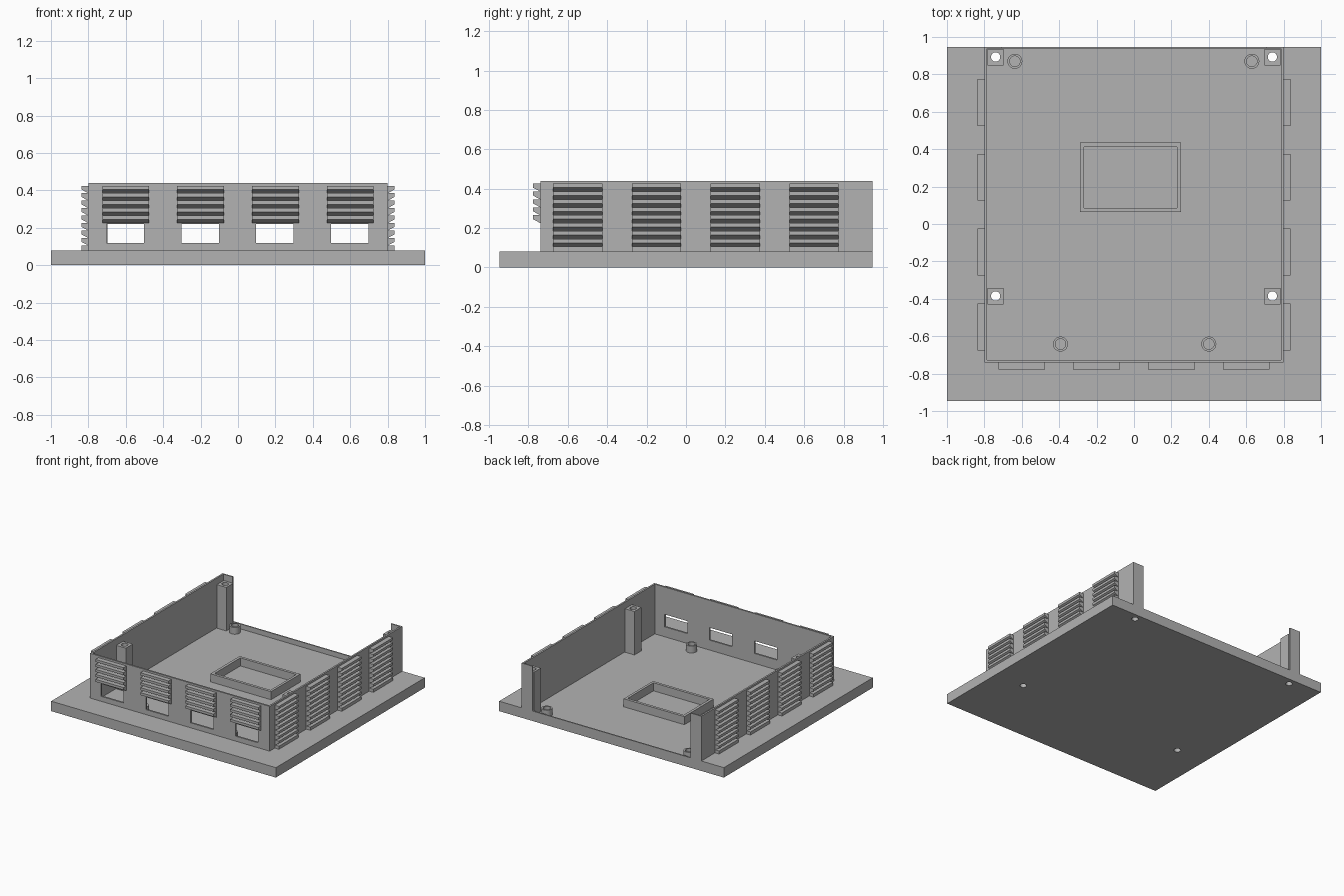
import bpy
import bmesh
from mathutils import Vector

if "Cube" in bpy.data.objects:
    bpy.data.objects.remove(bpy.data.objects["Cube"])

grey = bpy.data.materials.new("plain grey")
grey.use_nodes = True
grey.diffuse_color = (0.45, 0.45, 0.45, 1)
grey.node_tree.nodes["Principled BSDF"].inputs["Base Color"].default_value = grey.diffuse_color

TOP, DECK, FLOOR = 0.44, 0.08, 0.04
WALL_X, FRONT, BACK, T = 0.8, -0.74, 0.947, 0.014
EPS = 0.1


def finish(name, bm):
    bmesh.ops.recalc_face_normals(bm, faces=bm.faces)
    mesh = bpy.data.meshes.new(name)
    bm.to_mesh(mesh)
    bm.free()
    mesh.materials.append(grey)
    obj = bpy.data.objects.new(name, mesh)
    bpy.context.collection.objects.link(obj)
    return obj


def add_box(bm, x, y, z):
    verts = bmesh.ops.create_cube(bm, size=1)["verts"]
    for v in verts:
        v.co = Vector([(a + b) / 2 + c * (b - a) for (a, b), c in zip((x, y, z), v.co)])


def box(name, x, y, z):
    bm = bmesh.new()
    add_box(bm, x, y, z)
    return finish(name, bm)


def cylinder(name, x, y, z0, z1, radius):
    bm = bmesh.new()
    bmesh.ops.create_cone(bm, cap_ends=True, segments=32, radius1=radius, radius2=radius, depth=z1 - z0)
    bmesh.ops.translate(bm, verts=bm.verts, vec=(x, y, (z0 + z1) / 2))
    return finish(name, bm)


def cut(obj, cutter):
    mod = obj.modifiers.new("cut", "BOOLEAN")
    mod.operation, mod.solver, mod.object = "DIFFERENCE", "EXACT", cutter
    bpy.context.view_layer.objects.active = obj
    bpy.ops.object.modifier_apply(modifier=mod.name)


def discard(cutter):
    bpy.data.objects.remove(cutter)


def louvre(name, place, count, bottom):
    """Stack of slats: flat top, upright tip, sloping underside."""
    pitch, depth, width, z = 0.04, 0.037, 0.25, 0.425
    profile = [(0, z)]
    for _ in range(count):
        profile += [(depth, z), (depth, z - pitch / 2), (0, z - pitch)]
        z -= pitch
    if z > bottom + 0.001:
        profile += [(depth, z), (depth, bottom)]
    profile += [(-0.005, bottom), (-0.005, 0.425)]
    bm = bmesh.new()
    face = bm.faces.new([bm.verts.new(place(-width / 2, out, h)) for out, h in profile])
    side = bmesh.ops.extrude_face_region(bm, geom=[face])["geom"]
    shift = Vector(place(width / 2, 0, 0)) - Vector(place(-width / 2, 0, 0))
    bmesh.ops.translate(bm, verts=[g for g in side if isinstance(g, bmesh.types.BMVert)], vec=shift)
    finish(name, bm)


# Base slab with a sunken floor
base = box("base_plate", (-1, 1), (-BACK, BACK), (0, DECK))
pocket = box("pocket_cutter", (-WALL_X + T, WALL_X - T), (FRONT + T, BACK - 0.01), (FLOOR, TOP))
cut(base, pocket)
discard(pocket)

# Front wall with four openings
front = box("front_wall", (-WALL_X, WALL_X), (FRONT, FRONT + T), (DECK, TOP))
bays = [-0.6, -0.2, 0.2, 0.6]
for x in bays:
    opening = box("window_cutter", (x - 0.103, x + 0.098), (FRONT - EPS, FRONT + EPS), (0.12, 0.22))
    cut(front, opening)
    discard(opening)
for i, x in enumerate(bays):
    louvre(f"front_louvre_{i + 1}", lambda a, o, h, x=x: (x + a, FRONT - o, h), 5, 0.225)

# Side walls, rear returns and side louvres
for s, side in ((1, "left"), (-1, "right")):
    def span(a, b):
        return tuple(sorted((s * a, s * b)))
    box(side + "_wall", span(WALL_X - T, WALL_X), (FRONT + T, BACK), (DECK, TOP))
    box(side + "_rear_return", span(0.705, WALL_X - T), (BACK - 0.01, BACK), (DECK, TOP))
    for i, y in enumerate([-0.55, -0.15, 0.25, 0.65]):
        louvre(f"{side}_louvre_{i + 1}", lambda a, o, h, y=y: (s * (WALL_X + o), y + a, h), 8, DECK)

    # Square posts with screw holes running through the base
    for y, where in ((-0.385, "front"), (0.893, "rear")):
        x = s * 0.74
        post = box(f"{side}_{where}_post", (x - 0.042, x + 0.042), (y - 0.045, y + 0.043), (FLOOR, 0.39))
        hole = cylinder("hole_cutter", x, y, -EPS, TOP + EPS, 0.025)
        cut(post, hole)
        cut(base, hole)
        discard(hole)

# Round hollow standoffs
for i, (x, y) in enumerate([(-0.637, 0.87), (0.63, 0.87), (-0.393, -0.642), (0.4, -0.642)]):
    standoff = cylinder(f"standoff_{i + 1}", x, y, FLOOR, 0.095, 0.04)
    bore = cylinder("bore_cutter", x, y, FLOOR - EPS, TOP, 0.028)
    cut(standoff, bore)
    discard(bore)
    bpy.context.view_layer.objects.active = standoff
    bpy.ops.object.select_all(action="DESELECT")
    standoff.select_set(True)
    bpy.ops.object.shade_smooth_by_angle()

# Raised rectangular frame on the floor
frame = box("floor_frame", (-0.29, 0.25), (0.063, 0.435), (FLOOR, 0.105))
inner = box("frame_cutter", (-0.268, 0.23), (0.085, 0.413), (FLOOR - EPS, TOP))
cut(frame, inner)
discard(inner)
